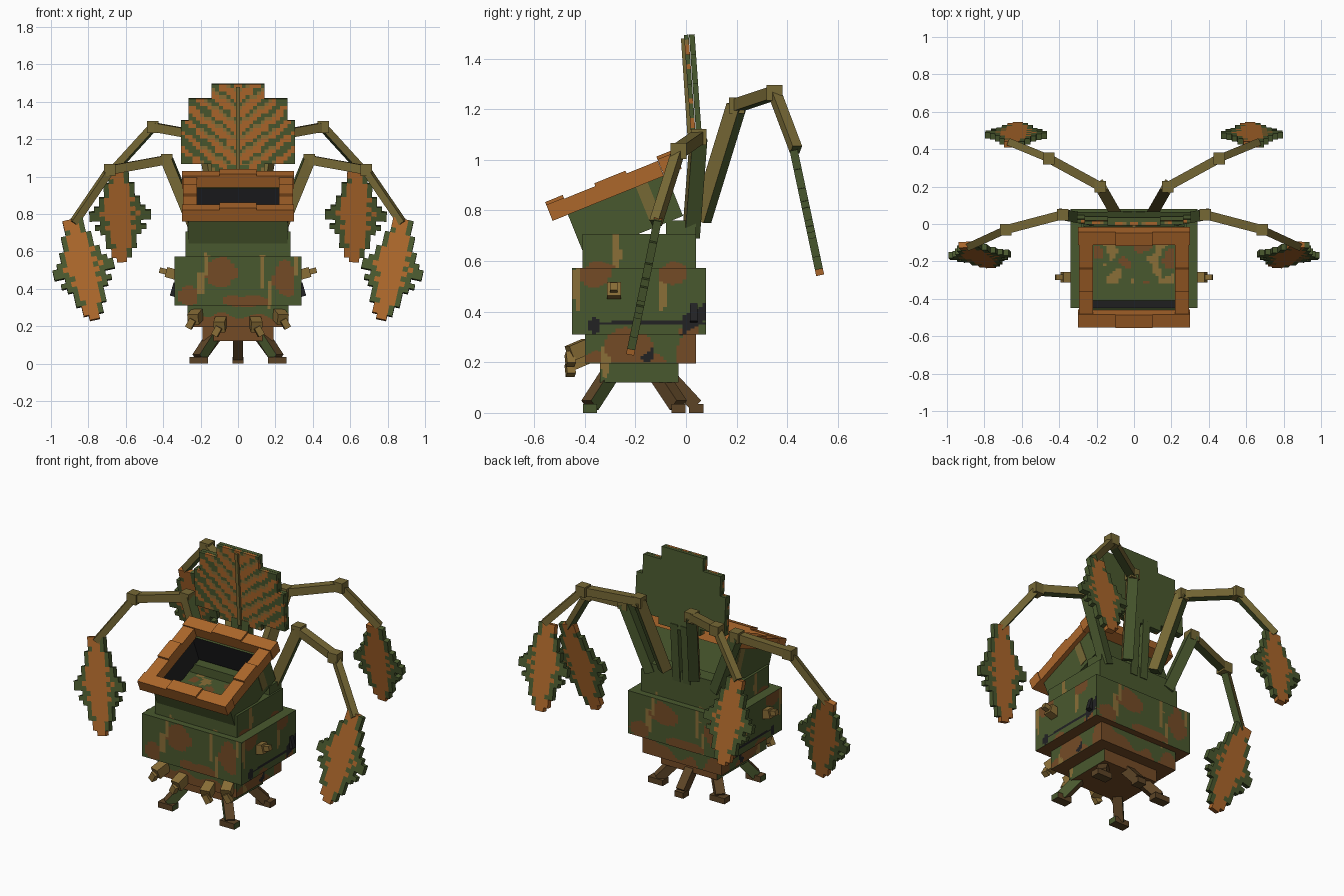
import bpy, bmesh, math
from mathutils import Vector, Matrix, noise

cube = bpy.data.objects.get("Cube")
if cube:
    bpy.data.objects.remove(cube, do_unlink=True)


def material(name, *rgb):
    lin = [((c / 255 + 0.055) / 1.055) ** 2.4 for c in rgb] + [1]
    m = bpy.data.materials.new(name)
    m.use_nodes = True
    m.diffuse_color = lin
    m.node_tree.nodes["Principled BSDF"].inputs["Base Color"].default_value = lin
    return m


GREEN = material("moss green", 73, 88, 46)
TAN = material("dry tan", 138, 110, 55)
BROWN = material("bark brown", 116, 75, 38)
RUST = material("rust orange", 172, 103, 43)
OLIVE = material("stem olive", 118, 104, 53)
DARK = material("hollow black", 34, 34, 36)
ROOT = material("root brown", 92, 68, 38)


def finish(name, bm, mats, rule=None, matrix=None):
    """Turn a bmesh into an object; rule(centre, normal) picks the face colour."""
    bmesh.ops.recalc_face_normals(bm, faces=bm.faces)
    if matrix:
        bm.transform(matrix)
        bm.normal_update()
    if rule:
        for f in bm.faces:
            f.material_index = mats.index(rule(f.calc_center_median(), f.normal))
    me = bpy.data.meshes.new(name)
    bm.to_mesh(me)
    bm.free()
    ob = bpy.data.objects.new(name, me)
    for m in mats:
        me.materials.append(m)
    bpy.context.collection.objects.link(ob)
    return ob


def box(name, lo, hi, mats, rule=None, matrix=None, cuts=0):
    lo, hi = Vector(lo), Vector(hi)
    bm = bmesh.new()
    bmesh.ops.create_cube(bm, size=1)
    if cuts:
        bmesh.ops.subdivide_edges(bm, edges=bm.edges[:], cuts=cuts, use_grid_fill=True)
    bm.transform(Matrix.Translation((lo + hi) / 2) @ Matrix.Diagonal((*(hi - lo), 1)))
    return finish(name, bm, mats, rule, matrix)


def beam(name, a, b, w, mats, rule=None):
    """Square bar between two points."""
    a, b = Vector(a), Vector(b)
    d = b - a
    m = Matrix.Translation(a) @ d.to_track_quat("Z", "Y").to_matrix().to_4x4()
    return box(name, (-w / 2, -w / 2, 0), (w / 2, w / 2, d.length), mats, rule, m)


def block(name, c, w, mat):
    return box(name, Vector(c) - Vector((w, w, w)) / 2, Vector(c) + Vector((w, w, w)) / 2, [mat])


def blade(name, a, b, widths, half_col, thick, mats, rule, shift=0):
    """Stepped leaf plate from a to b; widths counts cells each side per row."""
    a, b = Vector(a), Vector(b)
    along = (b - a).normalized()
    normal = along.cross(Vector((1, 0, 0))).normalized()
    side = normal.cross(along)
    step = (b - a).length / len(widths)
    bm, verts = bmesh.new(), {}

    def vert(i, j):
        if (i, j) not in verts:
            verts[i, j] = bm.verts.new(a + along * step * j + side * half_col * i + normal * shift)
        return verts[i, j]

    for j, n in enumerate(widths):
        for i in range(-n, n):
            f = bm.faces.new([vert(i, j), vert(i + 1, j), vert(i + 1, j + 1), vert(i, j + 1)])
            f.material_index = mats.index(rule(i + 0.5, j, n))
    ob = finish(name, bm, mats)
    mod = ob.modifiers.new("thickness", "SOLIDIFY")
    mod.thickness, mod.offset = thick, 0
    return ob


# Camouflage: elliptical blots and vertical drips in (across, height)
FRONT = [(-0.17, 0.53, 0.016, 0.06, TAN), (0.13, 0.5, 0.018, 0.09, TAN), (-0.09, 0.49, 0.09, 0.07, BROWN),
         (0.25, 0.46, 0.06, 0.1, BROWN), (-0.26, 0.36, 0.06, 0.05, BROWN), (0.05, 0.335, 0.13, 0.03, BROWN),
         (-0.2, 0.42, 0.016, 0.09, TAN), (0.31, 0.53, 0.016, 0.06, TAN), (0.17, 0.37, 0.016, 0.07, TAN)]
SIDE = [(-0.35, 0.55, 0.07, 0.05, BROWN), (-0.05, 0.555, 0.06, 0.05, BROWN), (-0.275, 0.64, 0.016, 0.08, TAN),
        (-0.095, 0.5, 0.016, 0.09, TAN), (-0.43, 0.5, 0.016, 0.09, TAN), (-0.23, 0.27, 0.08, 0.06, BROWN),
        (0.01, 0.25, 0.05, 0.09, BROWN), (-0.32, 0.19, 0.02, 0.07, TAN), (-0.36, 0.345, 0.02, 0.03, DARK),
        (-0.155, 0.24, 0.025, 0.04, DARK), (-0.15, 0.355, 0.22, 0.007, DARK)]
CAMO = [GREEN, BROWN, TAN, DARK]


def camo(c, n):
    wave = noise.noise(c * 13)
    if n.z < -0.5:
        return BROWN
    if n.z > 0.5:
        inside = c.z > 0.7 and abs(c.x) < 0.22 and -0.32 < c.y < 0
        return (TAN if wave > 0 else BROWN) if inside and abs(wave) > 0.25 else GREEN
    sideways = abs(n.x) > 0.5
    u, spots = (c.y, SIDE) if sideways else (c.x if n.y < 0 else -c.x, FRONT)
    # dark diagonal gill on the flanks
    if sideways and abs(c.z - 0.37 - 0.6 * (c.y - 0.03)) < 0.035 and -0.02 < c.y:
        return DARK
    for su, sz, ru, rz, m in spots:
        if ((u - su) / ru) ** 2 + ((c.z - sz) / rz) ** 2 < 1 + wave * 0.7:
            return m
    # ragged brown hem, lower on the flanks
    hem = 0.225 if sideways else 0.255
    if c.z < hem + 0.09 * noise.noise(c * 8) and not (sideways and c.z < 0.2):
        return BROWN
    return GREEN


# Stacked body
for name, hx, y0, y1, z0, z1 in [("base", 0.19, -0.34, -0.03, 0.12, 0.2), ("lower_body", 0.27, -0.4, 0.04, 0.195, 0.31),
                                 ("main_body", 0.34, -0.45, 0.08, 0.31, 0.573), ("upper_body", 0.28, -0.41, 0.04, 0.57, 0.707)]:
    box(name, (-hx, y0, z0), (hx, y1, z1), CAMO, camo, cuts=33)
box("back_ledge", (-0.27, -0.08, 0.7), (0.27, 0.04, 0.76), [GREEN])

# Tilted hollow neck with dark lining
tilt = Matrix.Translation((0, -0.272, 0.862)) @ Matrix.Rotation(math.radians(22), 4, "X")
bm = bmesh.new()
bmesh.ops.create_cube(bm, size=1)
bmesh.ops.delete(bm, geom=[f for f in bm.faces if abs(f.normal.z) > 0.5], context="FACES")
bm.transform(Matrix.Translation((0, 0, -0.085)) @ Matrix.Diagonal((0.53, 0.42, 0.18, 1)))
neck = finish("neck", bm, [GREEN, DARK], matrix=tilt)
shell = neck.modifiers.new("wall", "SOLIDIFY")
shell.thickness, shell.offset, shell.material_offset = 0.03, -1, 1

# Rim made of uneven blocks
for i in range(3):
    bump = 0.012 if i == 1 else 0
    x0, y0 = -0.3 + 0.2 * i, -0.2 + 0.133 * i
    for s, label, top in ((-1, "front", 0.068), (1, "back", 0.07)):
        ya, yb = sorted((s * 0.2, s * 0.275))
        box(f"rim_{label}_{i}", (x0, ya, 0), (x0 + 0.2, yb, top + bump), [RUST], matrix=tilt)
    for s, label in ((-1, "right"), (1, "left")):
        xa, xb = sorted((s * 0.22, s * 0.295))
        box(f"rim_{label}_{i}", (xa, y0, 0), (xb, y0 + 0.133, 0.064 + bump), [RUST], matrix=tilt)

# Upright lid: veined front, plain back, midrib and stalk
lid_a, lid_b = (0, 0.045, 1.03), (0, 0.012, 1.495)
lid_rows = [7] * 2 + [15] * 12 + [13] * 6 + [7] * 4


def veins(i, j, n):
    stripe = (j * 0.0194 - abs(i) * 0.014) % 0.085
    green = 0.006 + 0.0034 * abs(i) + 0.02 * noise.noise(Vector((i * 0.4, j * 0.4, 0)))
    if stripe < green:
        return GREEN
    return TAN if stripe > 0.066 and abs(i) < 10 else RUST


lid_normal = (Vector(lid_b) - Vector(lid_a)).normalized().cross(Vector((1, 0, 0)))
front = math.copysign(0.011, -lid_normal.y)
blade("lid_front", lid_a, lid_b, lid_rows, 0.0203, 0.018, [RUST, GREEN, TAN], veins, front)
blade("lid_back", lid_a, lid_b, lid_rows, 0.0203, 0.022, [GREEN], lambda i, j, n: GREEN, -front)
beam("lid_midrib", (0, 0.02, 1.03), (0, -0.01, 1.48), 0.02, [OLIVE])
for s, label in ((-1, "right"), (1, "left")):
    beam(f"lid_stalk_{label}", (s * 0.035, 0.02, 0.7), (s * 0.035, 0.045, 1.06), 0.05, [GREEN])


# Jointed arms, each ending in a hanging leaf
def arm_colour(c, n):
    flank = abs(n.x) > 0.85 and c.y < 0.1
    return GREEN if n.z < -0.5 or flank or (n.y > 0.6 and abs(c.x) < 0.3) else OLIVE


def leaf_colour(i, j, n):
    wave = noise.noise(Vector((i * 0.7, j * 0.7, 0.3)))
    vein = (j + int(abs(i))) % 4 == 0 and abs(i) < 0.75 * n
    return RUST if vein or abs(i) < 0.36 * n + 0.7 + 1.5 * wave else GREEN


def leg_colour(c, n):
    return GREEN if abs(n.x) > 0.6 and c.y < -0.2 else ROOT


LEAF = [2, 2, 2, 3, 3, 3, 4, 4, 5, 6, 6, 4, 5, 4, 3, 3, 3, 2, 2, 1]
ARMS = {"front": [(0.22, 0.02, 0.7), (0.38, 0.05, 1.09), (0.685, -0.03, 1.035), (0.88, -0.12, 0.75)],
        "back": [(0.1, 0.06, 0.76), (0.18, 0.2, 1.215), (0.455, 0.35, 1.265), (0.66, 0.435, 1.04)]}
HANG = {"front": [(0.885, -0.11, 0.77), (0.765, -0.22, 0.235)],
        "back": [(0.64, 0.425, 1.04), (0.62, 0.53, 0.545)]}
for s, side in ((-1, "right"), (1, "left")):
    def flip(p):
        return (p[0] * s, p[1], p[2])

    for end, path in ARMS.items():
        pts = [flip(p) for p in path]
        for k in range(3):
            beam(f"{end}_arm_{side}_{k}", pts[k], pts[k + 1], (0.06, 0.048, 0.04)[k], [OLIVE, GREEN], arm_colour)
        for p in pts[1:3]:
            block(f"{end}_joint_{side}", p, 0.062, OLIVE)
        a, b = map(flip, HANG[end])
        blade(f"{end}_leaf_{side}", a, b, LEAF, 0.0275, 0.032, [RUST, GREEN], leaf_colour)

    # Streak on the neck flank
    xa, xb = sorted((s * 0.26, s * 0.268))
    box(f"neck_streak_{side}", (xa, 0.08, -0.15), (xb, 0.13, 0), [OLIVE], matrix=tilt)

    # Side nub, dark gill and front root buds
    beam(f"side_nub_{side}", (s * 0.33, -0.285, 0.475), (s * 0.385, -0.285, 0.49), 0.055, [TAN])
    beam(f"side_nub_tip_{side}", (s * 0.38, -0.285, 0.49), (s * 0.42, -0.285, 0.5), 0.03, [TAN])
    beam(f"gill_{side}", (s * 0.33, 0.03, 0.43), (s * 0.35, 0.03, 0.36), 0.03, [DARK])
    for label, x, z in (("outer", 0.24, 0.255), ("inner", 0.1, 0.215)):
        root, knob, tip = (s * x * 0.9, -0.39, z + 0.01), (s * x, -0.46, z - 0.02), (s * (x + 0.025), -0.455, z - 0.065)
        beam(f"{label}_bud_{side}", root, knob, 0.06, [TAN])
        beam(f"{label}_bud_tip_{side}", knob, tip, 0.035, [TAN])

    # Paired legs
    for label, top, foot in (("front", (0.1, -0.27, 0.2), (0.21, -0.38)), ("rear", (0.1, -0.13, 0.18), (0.21, -0.03))):
        x, y = s * foot[0], foot[1]
        beam(f"{label}_leg_{side}", flip(top), (x, y, 0.03), 0.055, [ROOT, GREEN], leg_colour)
        box(f"{label}_foot_{side}", (x - 0.05, y - 0.028, 0), (x + 0.05, y + 0.028, 0.035), [ROOT, GREEN], leg_colour)

# Single leg at the back
beam("back_leg", (0, -0.08, 0.16), (0, 0.04, 0.03), 0.055, [ROOT])
box("back_foot", (-0.03, 0.012, 0), (0.03, 0.07, 0.035), [ROOT])
